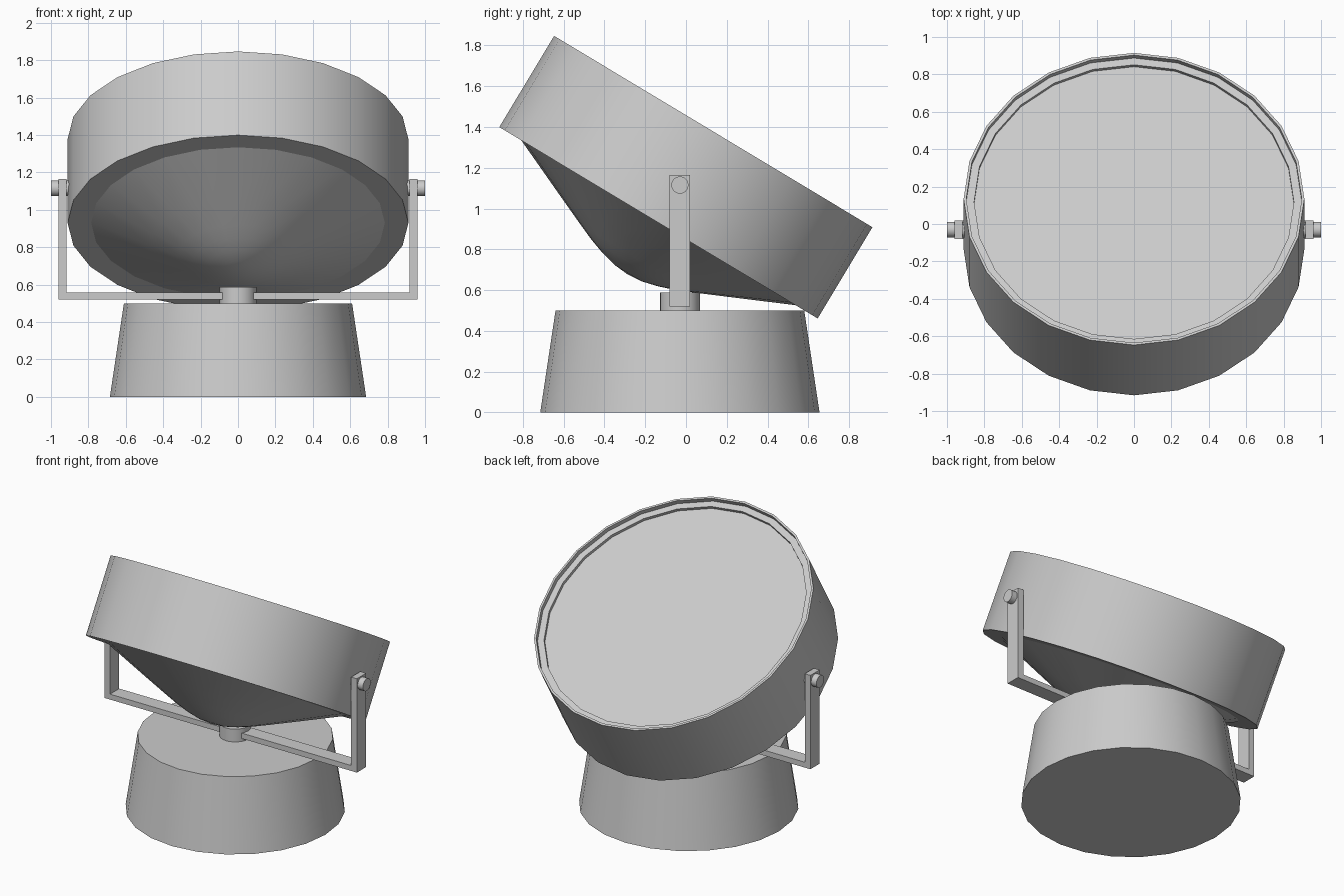
import bpy
import bmesh
from math import cos, sin, tau, radians
from mathutils import Vector

cube = bpy.data.objects.get("Cube")
if cube:
    bpy.data.objects.remove(cube, do_unlink=True)

grey = bpy.data.materials.new("light grey")
grey.use_nodes = True
colour = (0.6, 0.6, 0.6, 1)
grey.diffuse_color = colour
grey.node_tree.nodes["Principled BSDF"].inputs["Base Color"].default_value = colour

SIDES = 24
MID_Y = -0.03


def finish(name, bm, location, rotation=(0, 0, 0), smooth=True):
    bmesh.ops.recalc_face_normals(bm, faces=bm.faces)
    mesh = bpy.data.meshes.new(name)
    bm.to_mesh(mesh)
    bm.free()
    mesh.materials.append(grey)
    obj = bpy.data.objects.new(name, mesh)
    bpy.context.collection.objects.link(obj)
    obj.location = location
    obj.rotation_euler = rotation
    if smooth:
        bpy.ops.object.select_all(action="DESELECT")
        obj.select_set(True)
        bpy.context.view_layer.objects.active = obj
        bpy.ops.object.shade_smooth_by_angle(angle=radians(20))
    return obj


def lathe(name, profile, location, rotation=(0, 0, 0), sides=SIDES):
    """Revolve (radius, height) points about z; both ends are closed."""
    bm = bmesh.new()
    rings = []
    for r, z in profile:
        if r == 0:
            rings.append([bm.verts.new((0, 0, z))] * sides)
        else:
            rings.append([bm.verts.new((r * cos(tau * i / sides), r * sin(tau * i / sides), z))
                          for i in range(sides)])
    for low, high in zip(rings, rings[1:]):
        for i in range(sides):
            j = (i + 1) % sides
            bm.faces.new(dict.fromkeys((low[i], low[j], high[j], high[i])))
    for ring, point in ((rings[0], profile[0]), (rings[-1], profile[-1])):
        if point[0] > 0:
            bm.faces.new(ring)
    return finish(name, bm, location, rotation)


# Tapered base and the swivel hub on it
lathe("base", [(0.685, 0), (0.61, 0.5)], (0, MID_Y, 0))
lathe("swivel_hub", [(0.098, 0.49), (0.098, 0.588)], (0, MID_Y, 0))

# U-shaped bracket, extruded from its outline
outer, inner, low, bar, top = 0.96, 0.917, 0.52, 0.557, 1.165
outline = [(-outer, low), (outer, low), (outer, top), (inner, top),
           (inner, bar), (-inner, bar), (-inner, top), (-outer, top)]
bm = bmesh.new()
face = bm.faces.new([bm.verts.new((x, -0.05, z)) for x, z in outline])
extruded = bmesh.ops.extrude_face_region(bm, geom=[face])["geom"]
bmesh.ops.translate(bm, vec=Vector((0, 0.1, 0)),
                    verts=[v for v in extruded if isinstance(v, bmesh.types.BMVert)])
finish("bracket", bm, (0, MID_Y, 0), smooth=False)

# Pivot pins through the bracket arms
for side, sign in (("left", 1), ("right", -1)):
    lathe(side + "_pivot_pin", [(0.042, 0.88), (0.042, 1.0)],
          (0, MID_Y, 1.115), (0, sign * radians(90), 0))

# Tilted lamp head: domed back, drum wall, stepped rim and recessed lens
head = [(0, -0.295), (0.08, -0.288), (0.16, -0.268), (0.24, -0.24), (0.32, -0.206),
        (0.47, -0.14), (0.785, 0), (0.911, 0), (0.911, 0.522), (0.897, 0.522),
        (0.897, 0.492), (0.855, 0.492), (0.855, 0.472), (0, 0.472)]
lathe("lamp_head", head, (0, -0.135, 0.93), (radians(-31), 0, 0))
